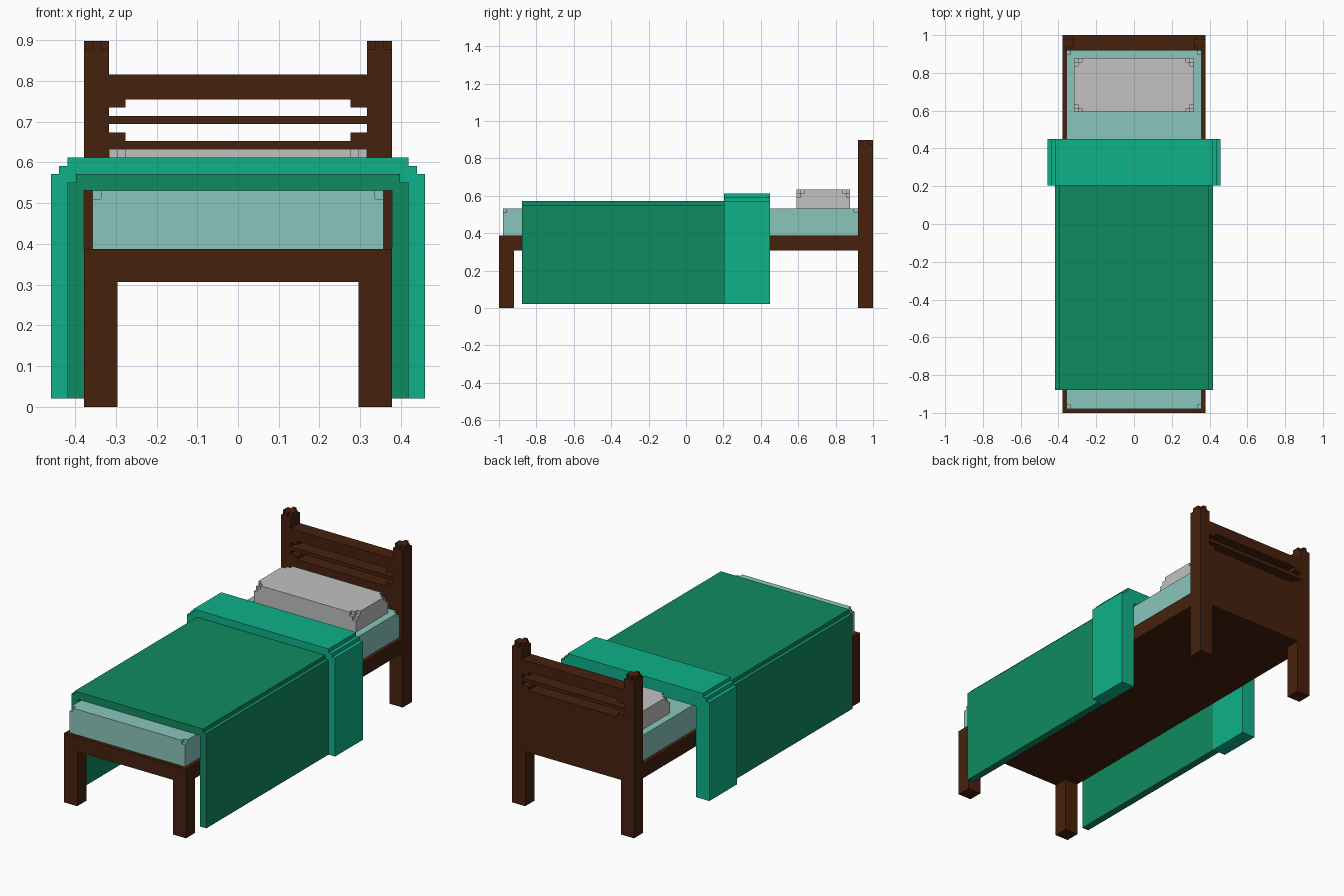
import bpy, bmesh

if "Cube" in bpy.data.objects:
    bpy.data.objects.remove(bpy.data.objects["Cube"])

V = 1 / 49  # grid step: every size below is a count of these


def material(name, r, g, b):
    lin = lambda c: ((c / 255 + 0.055) / 1.055) ** 2.4
    m = bpy.data.materials.new(name)
    m.diffuse_color = (lin(r), lin(g), lin(b), 1)
    m.use_nodes = True
    m.node_tree.nodes["Principled BSDF"].inputs["Base Color"].default_value = m.diffuse_color
    return m


WOOD = material("dark wood", 70, 33, 13)
SHEET = material("pale teal sheet", 138, 198, 188)
PILLOW = material("grey pillow", 193, 193, 193)
BLANKET = material("green blanket", 15, 139, 96)
FOLD = material("light green fold", 14, 178, 138)


def finish(name, bm, mat):
    bmesh.ops.recalc_face_normals(bm, faces=bm.faces)
    me = bpy.data.meshes.new(name)
    bm.to_mesh(me)
    bm.free()
    if mat:
        me.materials.append(mat)
    ob = bpy.data.objects.new(name, me)
    bpy.context.collection.objects.link(ob)
    return ob


def add_profile(bm, pts, y0, y1):
    """Extrude an x-z outline from y0 to y1."""
    face = bm.faces.new([bm.verts.new((x * V, y0 * V, z * V)) for x, z in pts])
    new = bmesh.ops.extrude_face_region(bm, geom=[face])["geom"]
    verts = [g for g in new if isinstance(g, bmesh.types.BMVert)]
    bmesh.ops.translate(bm, verts=verts, vec=(0, (y1 - y0) * V, 0))


def mirrored(half):
    """Complete a right-hand half outline across x = 0."""
    return half + [(-x, z) for x, z in reversed(half)]


def profile(name, half, y0, y1, mat):
    bm = bmesh.new()
    add_profile(bm, mirrored(half), y0, y1)
    return finish(name, bm, mat)


def add_box(bm, x0, x1, y0, y1, z0, z1):
    add_profile(bm, [(x0, z0), (x1, z0), (x1, z1), (x0, z1)], y0, y1)


def box(name, x0, x1, y0, y1, z0, z1, mat):
    bm = bmesh.new()
    add_box(bm, x0, x1, y0, y1, z0, z1)
    return finish(name, bm, mat)


def cut(ob, bm):
    """Subtract a bmesh from an object and discard the cutter."""
    cutter = finish("cutter", bm, None)
    cutter.hide_render = True
    mod = ob.modifiers.new("cut", "BOOLEAN")
    mod.operation, mod.solver, mod.object = "DIFFERENCE", "EXACT", cutter
    bpy.context.view_layer.objects.active = ob
    bpy.ops.object.modifier_apply(modifier=mod.name)
    bpy.data.objects.remove(cutter)


def notch_corners(ob, x0, x1, y0, y1, top, sizes):
    """Remove stepped bites (a, b, c) from the four top corners."""
    for a, b, c in sizes:
        bm = bmesh.new()
        for xs in ((x0 - 1, x0 + a), (x1 - a, x1 + 1)):
            for ys in ((y0 - 1, y0 + b), (y1 - b, y1 + 1)):
                add_box(bm, *xs, *ys, top - c, top + 1)
        cut(ob, bm)


# Headboard: legs, panel and posts in one outline
head = profile("headboard", [(14.5, 15), (14.5, 0), (18.5, 0), (18.5, 44),
                             (15.5, 44), (15.5, 40)], 45, 49, WOOD)
# Two slots with stepped ends
for slot in ([(13.5, 32), (13.5, 33), (15.5, 33), (15.5, 34)],
             [(15.5, 35), (15.5, 36), (13.5, 36), (13.5, 37)]):
    bm = bmesh.new()
    add_profile(bm, mirrored(slot), 44, 50)
    cut(head, bm)
# Notched post tops
for a, b in ((-18.5, -15.5), (15.5, 18.5)):
    bm = bmesh.new()
    for xs in ((a - 0.5, a + 1), (b - 1, b + 0.5)):
        for ys in ((44, 46), (48, 50)):
            add_box(bm, *xs, *ys, 43, 45)
    cut(head, bm)

# Bed base and front legs
box("bed_base", -18.5, 18.5, -49, 45, 15, 19, WOOD)
for side, x in (("left", -18.5), ("right", 14.5)):
    box("front_leg_" + side, x, x + 4, -49, -45, 0, 15, WOOD)

# Mattress
mattress = box("mattress", -17.5, 17.5, -48, 45, 19, 26, SHEET)
notch_corners(mattress, -17.5, 17.5, -48, 45, 26, [(1, 1, 1)])

# Pillow with stepped corners
pillow = box("pillow", -15.5, 15.5, 29, 43, 26, 31, PILLOW)
notch_corners(pillow, -15.5, 15.5, 29, 43, 31, [(2, 1, 1), (1, 2, 1), (1, 1, 2)])

# Blanket draped over both sides, and its thicker turned-back fold
profile("blanket", [(18.5, 26), (18.5, 1), (20.5, 1), (20.5, 27), (19.5, 27),
                    (19.5, 28)], -43, 10, BLANKET)
profile("blanket_fold", [(18.5, 26), (18.5, 1), (22.5, 1), (22.5, 28), (21.5, 28),
                         (21.5, 29), (20.5, 29), (20.5, 30)], 10, 22, FOLD)
